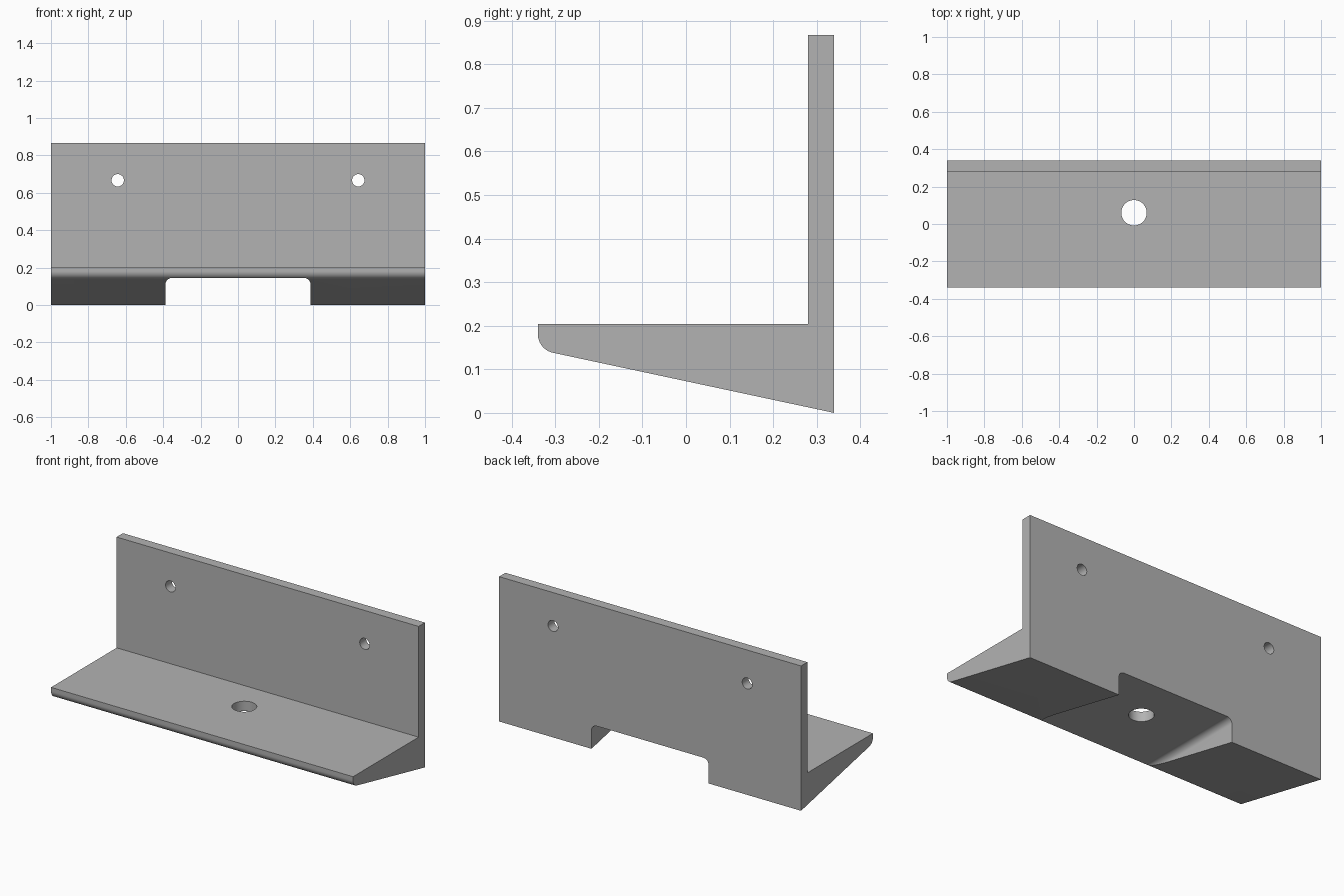
import bpy
import bmesh
from math import cos, sin, pi, radians
from mathutils import Vector

cube = bpy.data.objects.get("Cube")
if cube:
    bpy.data.objects.remove(cube, do_unlink=True)

grey = bpy.data.materials.new("plain_grey")
grey.use_nodes = True
colour = (0.45, 0.45, 0.45, 1)
grey.diffuse_color = colour
grey.node_tree.nodes["Principled BSDF"].inputs["Base Color"].default_value = colour


def arc(cx, cy, r, start, end, steps=12):
    angles = [radians(start + (end - start) * i / steps) for i in range(steps + 1)]
    return [(cx + r * cos(a), cy + r * sin(a)) for a in angles]


def prism(name, points, place, sweep):
    """Extrude a 2D outline, mapped to 3D by place, along the sweep vector."""
    bm = bmesh.new()
    face = bm.faces.new([bm.verts.new(place(*p)) for p in points])
    new = bmesh.ops.extrude_face_region(bm, geom=[face])["geom"]
    bmesh.ops.translate(bm, vec=Vector(sweep),
                        verts=[v for v in new if isinstance(v, bmesh.types.BMVert)])
    bmesh.ops.recalc_face_normals(bm, faces=bm.faces)
    mesh = bpy.data.meshes.new(name)
    bm.to_mesh(mesh)
    bm.free()
    mesh.materials.append(grey)
    obj = bpy.data.objects.new(name, mesh)
    bpy.context.collection.objects.link(obj)
    return obj


def circle(cx, cy, r):
    return arc(cx, cy, r, 0, 360, 48)[:-1]


# L-shaped side profile: upright plate and wedge shelf with a rounded nose
nose = arc(-0.296, 0.181, 0.044, 180, 258)
profile = [(0.34, 0), (0.34, 0.867), (0.28, 0.867), (0.28, 0.204), (-0.34, 0.204)] + nose
bracket = prism("angle_bracket", profile, lambda y, z: (-1, y, z), (2, 0, 0))

# Cutters: round-cornered slot beneath, two wall holes, one shelf hole
half, top, r = 0.388, 0.145, 0.035
slot = ([(-half, -0.1), (half, -0.1)]
        + arc(half - r, top - r, r, 0, 90)
        + arc(r - half, top - r, r, 90, 180))
across = lambda x, z: (x, -0.5, z)
cutters = [prism("slot_cutter", slot, across, (0, 1, 0))]
for side, x in (("right", -0.643), ("left", 0.643)):
    cutters.append(prism(side + "_wall_hole_cutter", circle(x, 0.667, 0.033),
                         across, (0, 1, 0)))
cutters.append(prism("shelf_hole_cutter", circle(0, 0.06, 0.068),
                     lambda x, y: (x, y, -0.1), (0, 0, 0.5)))

bpy.ops.object.select_all(action="DESELECT")
bpy.context.view_layer.objects.active = bracket
bracket.select_set(True)
for cutter in cutters:
    cutter.hide_render = True
    mod = bracket.modifiers.new(cutter.name, "BOOLEAN")
    mod.operation, mod.solver, mod.object = "DIFFERENCE", "EXACT", cutter
    bpy.ops.object.modifier_apply(modifier=mod.name)
    bpy.data.objects.remove(cutter, do_unlink=True)

bpy.ops.object.shade_smooth_by_angle(angle=radians(25))
